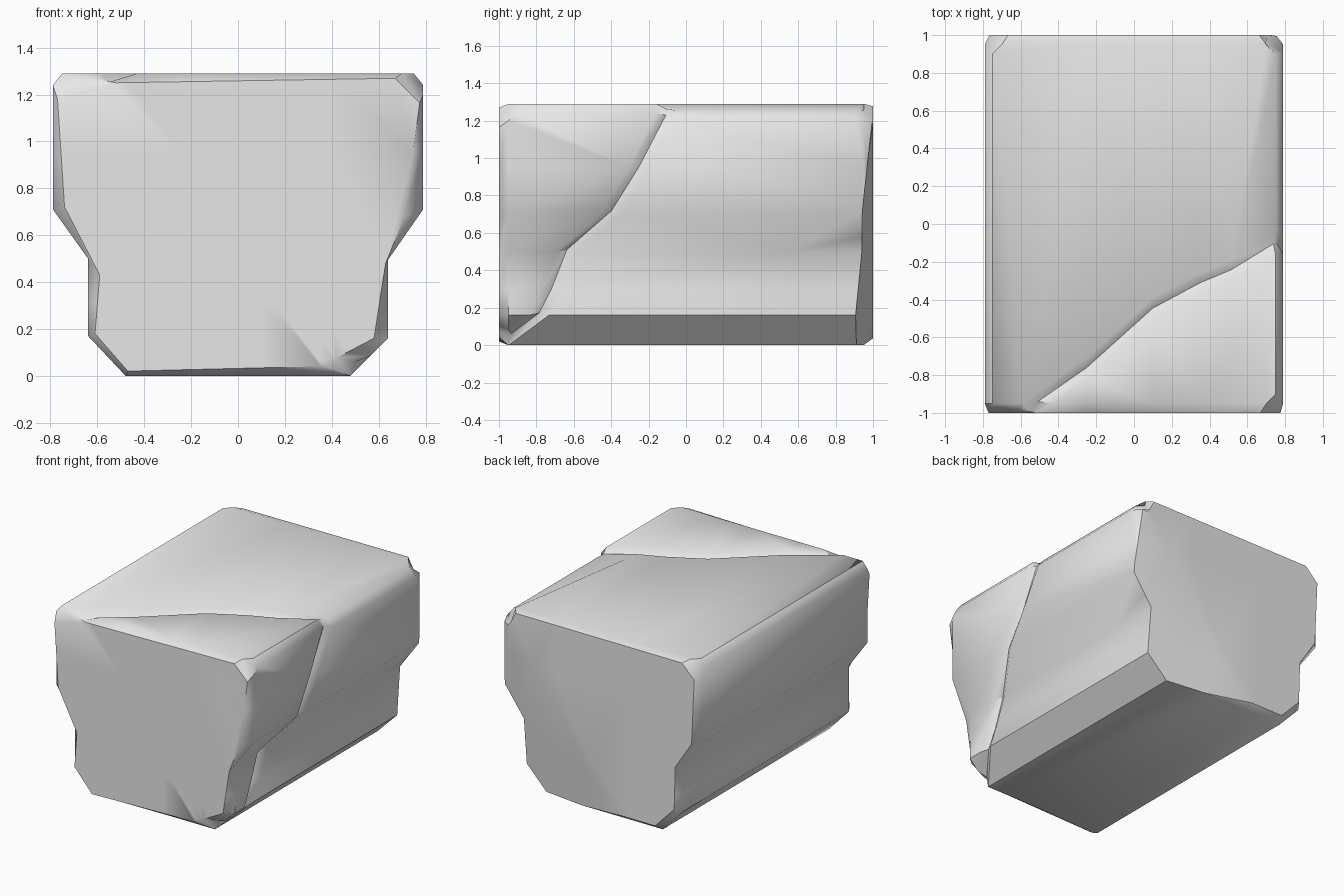
import bpy, bmesh, math, random
from mathutils import Vector

random.seed(4)
cube = bpy.data.objects.get("Cube")
if cube:
    bpy.data.objects.remove(cube, do_unlink=True)

# Cross-section of the block, counter-clockwise as (x, z)
SECTION = [(-.48, 0), (.48, 0), (.64, .16), (.64, .5), (.79, .71), (.79, 1.24),
           (.75, 1.29), (-.75, 1.29), (-.79, 1.24), (-.79, .71), (-.64, .5), (-.64, .17)]
# Chipped outline of the front face
FRONT = [(-.47, .02), (.35, .04), (.58, .16), (.63, .48), (.71, .68), (.78, 1.2),
         (.72, 1.27), (-.52, 1.25), (-.77, 1.18), (-.74, .72), (-.59, .43), (-.61, .18)]


def ring(bm, points, y):
    return [bm.verts.new((x, y, z)) for x, z in points]


def cut(bm, point, normal, remove=False):
    geom = bm.verts[:] + bm.edges[:] + bm.faces[:]
    result = bmesh.ops.bisect_plane(bm, geom=geom, dist=1e-5, plane_co=Vector(point),
                                    plane_no=Vector(normal).normalized(), clear_outer=remove)
    if remove:
        bmesh.ops.holes_fill(bm, edges=[e for e in bm.edges if e.is_boundary], sides=0)
    return [g for g in result["geom_cut"] if isinstance(g, bmesh.types.BMVert)]


bm = bmesh.new()

# Main block: chipped front, two full sections, chipped back
back = []
for x, z in SECTION:
    k = random.uniform(.93, .985)
    back.append((x * k, .64 + (z - .64) * k))
rings = [ring(bm, FRONT, -1), ring(bm, SECTION, -.95), ring(bm, SECTION, .95), ring(bm, back, 1)]
for a, b in zip(rings, rings[1:]):
    for i in range(len(a)):
        j = (i + 1) % len(a)
        bm.faces.new((a[i], a[j], b[j], b[i]))
bm.faces.new(rings[0])
bm.faces.new(rings[-1])
bmesh.ops.recalc_face_normals(bm, faces=bm.faces)

# Broken corners and the sloping break on the back
for sx, sy in ((1, 1), (-1, 1), (1, -1)):
    cut(bm, (sx * .77, sy * .96, 1.21), (sx, sy, 1), True)
cut(bm, (.6, 1, 1.05), (.126, 1, -.099), True)

# Extra cuts let the crack and edges wander
for x in (-.25, .1, .35):
    cut(bm, (x, 0, 0), (1, 0, 0))
for z in (.3, .95):
    cut(bm, (0, 0, z), (0, 0, 1))
cut(bm, (.6, .3, 0), (1, -.15, 0))

# Crack that separates the front corner from the body
crack_point = Vector((.72, -.15, 1.25))
crack_normal = Vector((-.669, 1, -.552)).normalized()
for offset in (-.04, .04):
    cut(bm, crack_point + crack_normal * offset, crack_normal)
groove = [v for v in cut(bm, crack_point, crack_normal) if v.co.y > -.96]
bm.normal_update()

# Worn strip along the upper side edge behind the crack
for v in bm.verts:
    if v.co.x > .7 and v.co.z > 1.2 and (v.co - crack_point).dot(crack_normal) > .01:
        v.co.z -= .035

# Sink the groove, then bend the whole crack
for v in groove:
    v.co -= v.normal * .03
for v in bm.verts:
    if abs((v.co - crack_point).dot(crack_normal)) < .06 and v.co.y > -.93:
        if v.co.z > 1.2:
            v.co.y += .1 * math.exp(-((v.co.x - .15) / .3) ** 2)
        else:
            v.co.y += .02 * math.sin(9 * v.co.z)

bmesh.ops.recalc_face_normals(bm, faces=bm.faces)
mesh = bpy.data.meshes.new("stone_block")
bm.to_mesh(mesh)
bm.free()
stone = bpy.data.objects.new("stone_block", mesh)
bpy.context.collection.objects.link(stone)

# Stone colour
grey = (.8, .8, .8, 1)
mat = bpy.data.materials.new("grey_stone")
mat.use_nodes = True
mat.diffuse_color = grey
for node in mat.node_tree.nodes:
    if node.type == 'BSDF_PRINCIPLED':
        node.inputs["Base Color"].default_value = grey
mesh.materials.append(mat)

# Soft shading with crisp broken edges
bpy.ops.object.select_all(action='DESELECT')
stone.select_set(True)
bpy.context.view_layer.objects.active = stone
bpy.ops.object.shade_smooth_by_angle(angle=math.radians(40))
